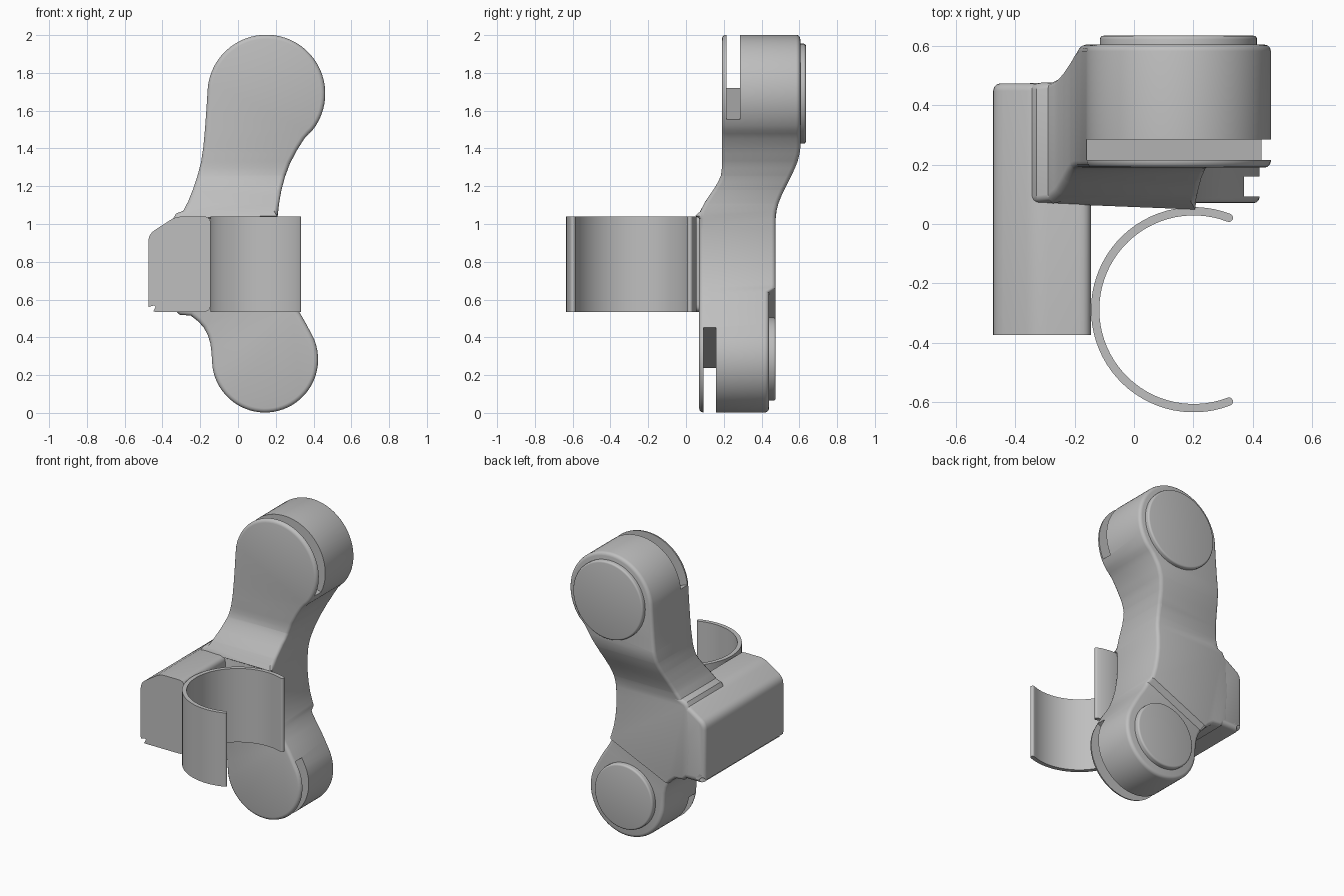
import bpy, bmesh
from math import sin, cos, radians
from mathutils import Vector

cube = bpy.data.objects.get("Cube")
if cube:
    bpy.data.objects.remove(cube)

grey = bpy.data.materials.new("plain_grey")
grey.use_nodes = True
colour = (0.52, 0.52, 0.52, 1)
grey.diffuse_color = colour
grey.node_tree.nodes["Principled BSDF"].inputs["Base Color"].default_value = colour


def arc(cx, cy, r, a0, a1, n):
    steps = [radians(a0 + (a1 - a0) * i / n) for i in range(n + 1)]
    return [(cx + r * cos(a), cy + r * sin(a)) for a in steps]


def smooth_loop(pts, n=2):
    """Closed Catmull-Rom curve through the points."""
    out = []
    for i in range(len(pts)):
        a, b, c, d = (Vector(pts[(i + k) % len(pts)]) for k in (-1, 0, 1, 2))
        for s in range(n):
            t = s / n
            out.append(tuple(0.5 * (2 * b + (c - a) * t + (2 * a - 5 * b + 4 * c - d) * t ** 2
                                    + (3 * b - a - 3 * c + d) * t ** 3)))
    return out


def round_corners(pts, r, n=5):
    out = []
    for i, p in enumerate(pts):
        p = Vector(p)
        a = p + (Vector(pts[i - 1]) - p).normalized() * r
        b = p + (Vector(pts[(i + 1) % len(pts)]) - p).normalized() * r
        for s in range(n + 1):
            t = s / n
            out.append(tuple(a * (1 - t) ** 2 + p * 2 * t * (1 - t) + b * t ** 2))
    return out


def make_object(name, bm):
    bmesh.ops.recalc_face_normals(bm, faces=bm.faces)
    mesh = bpy.data.meshes.new(name)
    bm.to_mesh(mesh)
    bm.free()
    mesh.materials.append(grey)
    obj = bpy.data.objects.new(name, mesh)
    bpy.context.collection.objects.link(obj)
    return obj


def finish(obj):
    bpy.ops.object.select_all(action='DESELECT')
    obj.select_set(True)
    bpy.context.view_layer.objects.active = obj
    for mod in list(obj.modifiers):
        bpy.ops.object.modifier_apply(modifier=mod.name)
    bpy.ops.object.shade_smooth_by_angle(angle=radians(35))


def prism(name, pts, lo, hi, axis='Y', back_bevel=0):
    """Extrude a 2D profile along y or z, optionally rounding the far rim."""
    def place(p, h):
        return (p[0], h, p[1]) if axis == 'Y' else (p[0], p[1], h)
    bm = bmesh.new()
    near = [bm.verts.new(place(p, lo)) for p in pts]
    far = [bm.verts.new(place(p, hi)) for p in pts]
    bm.faces.new(near)
    cap = bm.faces.new(far)
    for i in range(len(pts)):
        bm.faces.new((near[i - 1], near[i], far[i], far[i - 1]))
    bmesh.ops.recalc_face_normals(bm, faces=bm.faces)
    if back_bevel:
        bmesh.ops.bevel(bm, geom=list(cap.edges), offset=back_bevel, segments=3,
                        profile=0.5, affect='EDGES')
    return make_object(name, bm)


def ease(z, z0, z1, a, b):
    t = min(max((z - z0) / (z1 - z0), 0), 1)
    return a + (b - a) * t * t * (3 - 2 * t)


# Body outline: two round heads joined by a waist
outline = arc(0.15, 1.69, 0.312, -50, 180, 20)
outline += [(-0.175, 1.5), (-0.195, 1.33), (-0.24, 1.18), (-0.29, 1.07), (-0.36, 1.0),
            (-0.36, 0.57), (-0.25, 0.515), (-0.18, 0.45), (-0.147, 0.37)]
outline += arc(0.143, 0.283, 0.281, 180, 390, 20)
outline += [(0.33, 0.525), (0.27, 0.62), (0.225, 0.75), (0.205, 0.9),
            (0.21, 1.04), (0.23, 1.18), (0.275, 1.32)]

bm = bmesh.new()
bm.faces.new([bm.verts.new((x, 0, z)) for x, z in smooth_loop(outline)])


def slice_body(point, normal):
    bmesh.ops.bisect_plane(bm, geom=bm.verts[:] + bm.edges[:] + bm.faces[:],
                           plane_co=point, plane_no=normal)


# Slices for the cranked bend and for the slanted step on the back
for i in range(11):
    slice_body((0, 0, 1.03 + 0.038 * i), (0, 0, 1))
step_slope = 0.45
for h in (0.525, 0.55):
    slice_body((0, 0, h), (-step_slope, 0, 1))

front = set(bm.verts)
bmesh.ops.extrude_face_region(bm, geom=bm.faces[:])
for v in bm.verts:
    x, _, z = v.co
    if v in front:
        v.co.y = ease(z, 1.03, 1.29, 0.07, 0.19)
    elif z - step_slope * x < 0.535:
        v.co.y = 0.44
    else:
        v.co.y = ease(z, 1.03, 1.41, 0.475, 0.605)
body = make_object("body", bm)

rim = body.modifiers.new("rounded_rims", 'BEVEL')
rim.width = 0.022
rim.segments = 3
rim.limit_method = 'ANGLE'
rim.angle_limit = radians(62)
rim.use_clamp_overlap = False

# Slots behind the front plate of each head
slots = [
    prism("upper_slot", [(-1, 1.955), (1, 1.395), (1, 3), (-1, 3)], 0.215, 0.285),
    prism("lower_slot", [(-1, -0.125), (1, 0.715), (1, -1), (-1, -1)], 0.092, 0.16),
]
for slot in slots:
    slot.hide_render = True
    cut = body.modifiers.new(slot.name, 'BOOLEAN')
    cut.operation = 'DIFFERENCE'
    cut.solver = 'EXACT'
    cut.object = slot
finish(body)
for slot in slots:
    bpy.data.objects.remove(slot)

# Round covers on the back of each head
finish(prism("upper_cover", arc(0.15, 1.69, 0.265, 0, 354, 59), 0.58, 0.635, back_bevel=0.012))
finish(prism("lower_cover", arc(0.143, 0.285, 0.22, 0, 354, 59), 0.42, 0.475, back_bevel=0.012))

# Side arm reaching forward
arm = round_corners([(-0.475, 0.535), (-0.145, 0.535), (-0.145, 1.04),
                     (-0.33, 1.04), (-0.475, 0.945)], 0.04)
arm = [(x + 0.025, z + 0.02) if x < -0.45 and z < 0.555 else (x, z) for x, z in arm]
finish(prism("side_arm", arm, -0.375, 0.474, back_bevel=0.025))

# Open clip ring with rounded tips
cx, cy, r, half, tip = 0.201, -0.289, 0.332, 0.014, 69
clip = arc(cx, cy, r + half, tip, 360 - tip, 48)
clip += arc(cx + r * cos(radians(tip)), cy - r * sin(radians(tip)), half,
            -tip, 180 - tip, 8)[1:-1]
clip += arc(cx, cy, r - half, 360 - tip, tip, 48)
clip += arc(cx + r * cos(radians(tip)), cy + r * sin(radians(tip)), half,
            tip - 180, tip, 8)[1:-1]
finish(prism("clip_ring", clip, 0.535, 1.04, axis='Z'))
